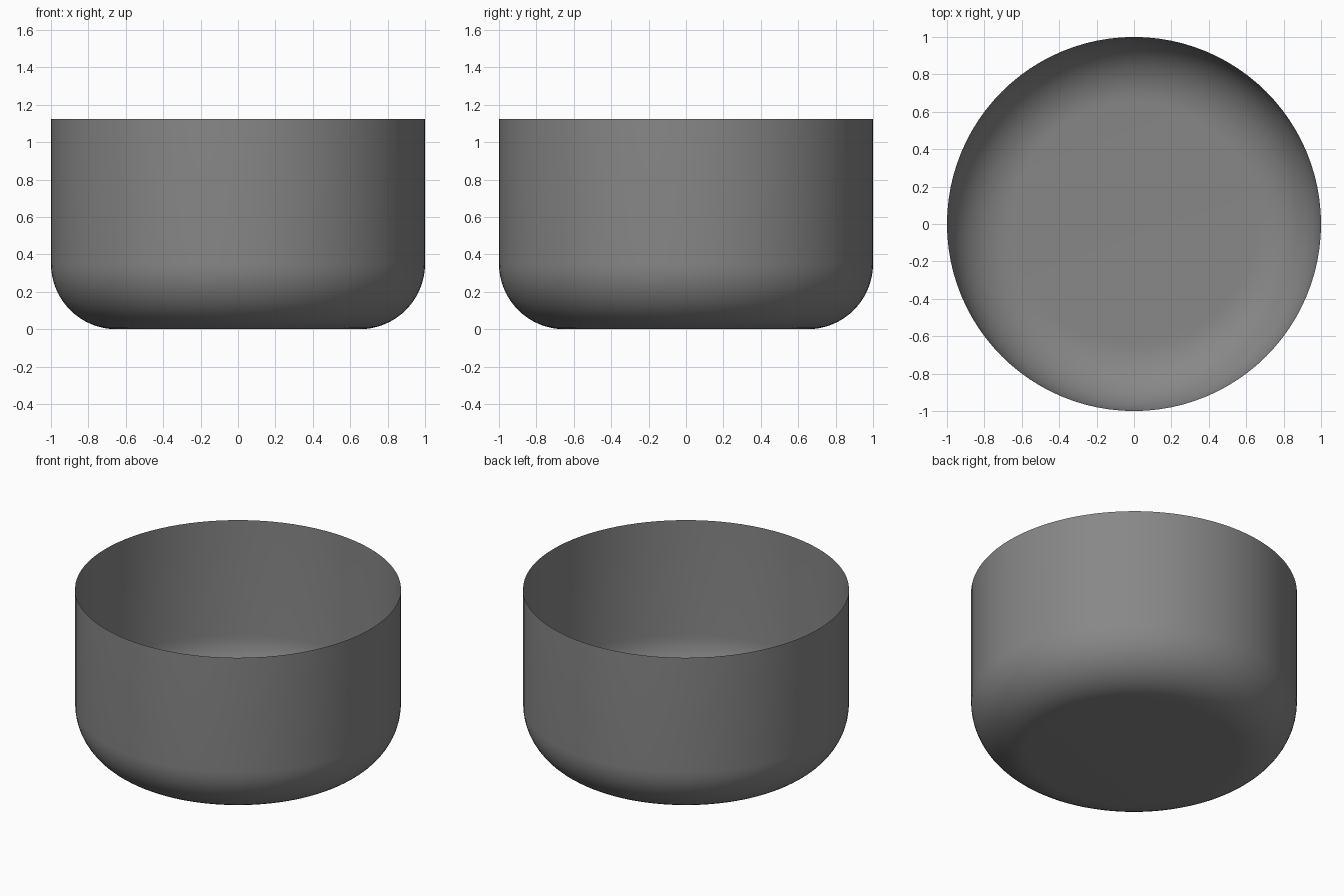
import bpy, bmesh, math

if "Cube" in bpy.data.objects:
    bpy.data.objects.remove(bpy.data.objects["Cube"])

RADIUS, HEIGHT, FILLET = 1.0, 1.125, 0.35
SIDES, STEPS = 96, 16

# Half profile: floor centre, rounded lower corner, straight wall
profile = [(0.0, 0.0)]
for i in range(STEPS + 1):
    a = math.pi / 2 * i / STEPS
    profile.append((RADIUS - FILLET + FILLET * math.sin(a), FILLET - FILLET * math.cos(a)))
profile.append((RADIUS, HEIGHT))

# Spin the profile into an open, thin-walled bowl
bm = bmesh.new()
verts = [bm.verts.new((r, 0, z)) for r, z in profile]
edges = [bm.edges.new(pair) for pair in zip(verts, verts[1:])]
bmesh.ops.spin(bm, geom=verts + edges, cent=(0, 0, 0), axis=(0, 0, 1),
               angle=2 * math.pi, steps=SIDES, use_merge=True)
bmesh.ops.remove_doubles(bm, verts=bm.verts, dist=1e-5)
bmesh.ops.recalc_face_normals(bm, faces=bm.faces)

# Make the normals face outward
bm.normal_update()
floor = min(bm.faces, key=lambda f: f.calc_center_median().z)
if floor.normal.z > 0:
    bmesh.ops.reverse_faces(bm, faces=bm.faces)

mesh = bpy.data.meshes.new("bowl")
bm.to_mesh(mesh)
bm.free()
bowl = bpy.data.objects.new("bowl", mesh)
bpy.context.collection.objects.link(bowl)

# Dark grey surface
dark_grey = bpy.data.materials.new("dark_grey")
dark_grey.diffuse_color = (0.245, 0.245, 0.245, 1)
dark_grey.use_nodes = True
dark_grey.node_tree.nodes["Principled BSDF"].inputs["Base Color"].default_value = dark_grey.diffuse_color
mesh.materials.append(dark_grey)

# Smooth shading
bpy.context.view_layer.objects.active = bowl
bowl.select_set(True)
bpy.ops.object.shade_smooth_by_angle()
